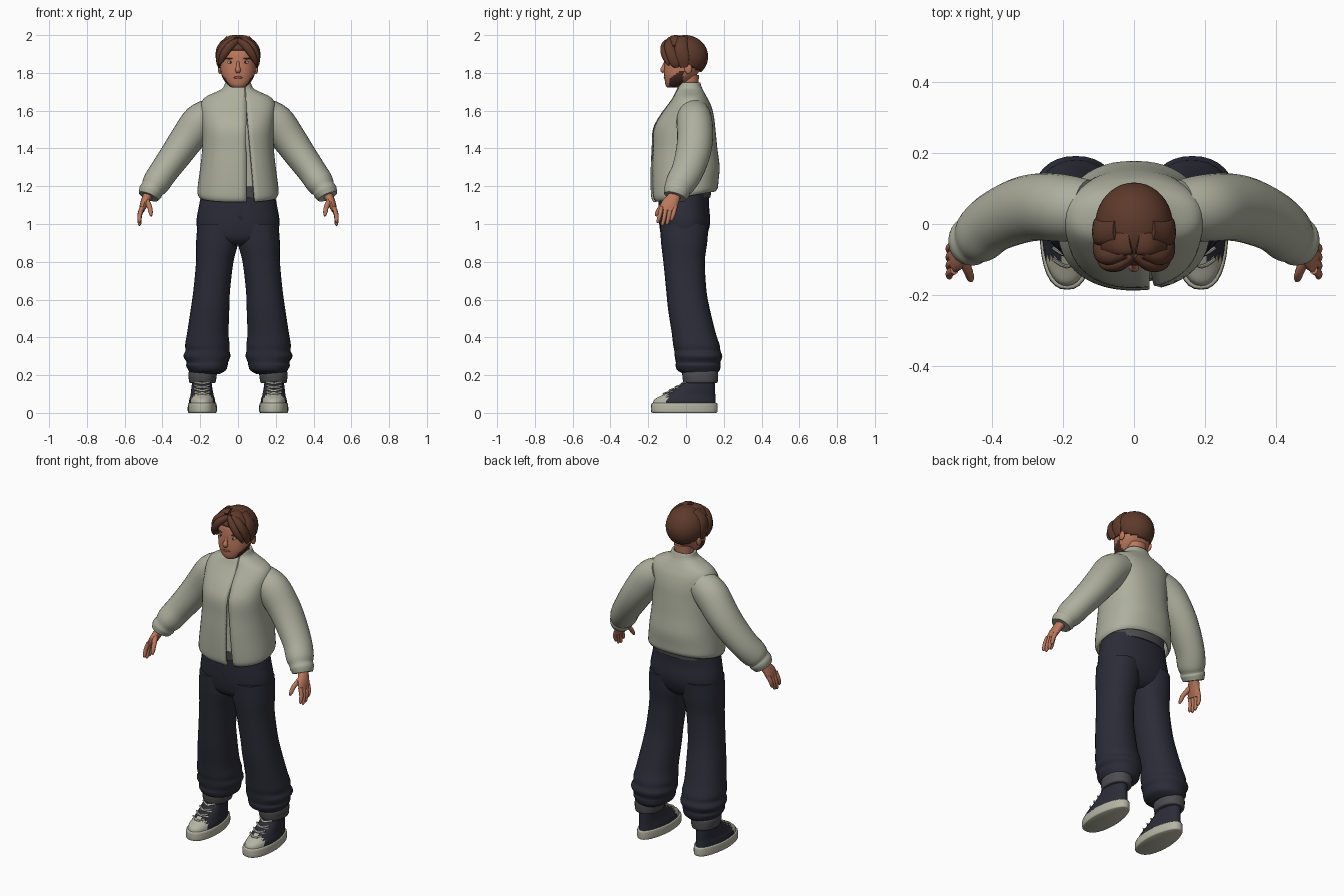
import bpy, bmesh, math
from mathutils import Vector

cube = bpy.data.objects.get("Cube")
if cube:
    bpy.data.objects.remove(cube, do_unlink=True)
parts = []


def material(name, r, g, b):
    m = bpy.data.materials.new(name)
    m.use_nodes = True
    m.diffuse_color = (r, g, b, 1)
    bsdf = next(n for n in m.node_tree.nodes if n.type == 'BSDF_PRINCIPLED')
    bsdf.inputs["Base Color"].default_value = (r, g, b, 1)
    bsdf.inputs["Roughness"].default_value = 0.8
    return m


cloth = material("pale sage cloth", .42, .43, .34)
navy = material("dark navy cloth", .024, .025, .038)
grey = material("charcoal cloth", .075, .075, .08)
skin = material("warm skin", .5, .19, .11)
brown = material("brown hair", .11, .042, .024)
stubble = material("dark beard", .06, .024, .016)
rubber = material("cream rubber", .46, .46, .37)
white = material("eye white", .6, .58, .55)
lip = material("lip", .3, .09, .06)


def finish(name, bm, mats, mirror=False, rule=None, thick=0):
    """Turn a bmesh into an object with materials and modifiers."""
    bmesh.ops.recalc_face_normals(bm, faces=bm.faces)
    if rule:
        for f in bm.faces:
            f.material_index = int(rule(f.calc_center_median()))
    mesh = bpy.data.meshes.new(name)
    bm.to_mesh(mesh)
    bm.free()
    ob = bpy.data.objects.new(name, mesh)
    bpy.context.collection.objects.link(ob)
    for m in mats:
        mesh.materials.append(m)
    if thick:
        mod = ob.modifiers.new("Thickness", 'SOLIDIFY')
        mod.thickness, mod.offset = thick, -1
    if mirror:
        ob.modifiers.new("Mirror", 'MIRROR')
    parts.append(ob)
    return ob


def resample(rows, steps):
    """Catmull-Rom smoothing of a list of stations."""
    rows = [Vector(r) for r in rows]
    out = []
    for i in range(len(rows) - 1):
        b, c = rows[i], rows[i + 1]
        a, d = rows[max(i - 1, 0)], rows[min(i + 2, len(rows) - 1)]
        for k in range(steps):
            t = k / steps
            out.append(b + (c - a) * (t / 2) + (a * 2 - b * 5 + c * 4 - d) * (t * t / 2)
                       + (b * 3 - a - c * 3 + d) * (t ** 3 / 2))
    return out + [rows[-1]]


def power(v, e):
    return math.copysign(abs(v) ** (2 / e), v)


def skin_rings(rings, closed=True):
    """Bridge successive rings of points, capping the ends of closed ones."""
    bm = bmesh.new()
    vs = [[bm.verts.new(p) for p in ring] for ring in rings]
    n = len(vs[0])
    for a, b in zip(vs, vs[1:]):
        for i in range(n if closed else n - 1):
            j = (i + 1) % n
            bm.faces.new((a[i], a[j], b[j], b[i]))
    if closed:
        bm.faces.new(vs[0])
        bm.faces.new(vs[-1])
    return bm


def stack(name, rows, mats, e=2.2, n=32, steps=4, gap=None, warp=None, **kw):
    """Horizontal rings; each row is z, x min, x max, y min, y max."""
    rings = []
    for z, x0, x1, y0, y1 in resample(rows, steps):
        cx, cy, rx, ry = (x0 + x1) / 2, (y0 + y1) / 2, (x1 - x0) / 2, (y1 - y0) / 2
        if gap:
            left, right = gap(z)
            start = math.asin(right / rx) - math.pi / 2
            end = math.pi * 1.5 - math.asin(left / rx)
            angles = [start + (end - start) * i / n for i in range(n + 1)]
        else:
            angles = [math.tau * i / n for i in range(n)]
        ring = [Vector((cx + rx * power(math.cos(a), e), cy + ry * power(math.sin(a), e), z))
                for a in angles]
        rings.append([warp(p) for p in ring] if warp else ring)
    return finish(name, skin_rings(rings, not gap), mats, **kw)


def limb(name, rows, mat, n=16, steps=4, mirror=True):
    """Tube along a path; each row is x, y, z, radius across, radius along y."""
    rows = resample(rows, steps)
    rings = []
    for i, row in enumerate(rows):
        c = Vector(row[:3])
        t = (Vector(rows[min(i + 1, len(rows) - 1)][:3]) - Vector(rows[max(i - 1, 0)][:3])).normalized()
        v = Vector((0, 1, 0))
        v = (v - t * v.dot(t)).normalized()
        u = v.cross(t)
        rings.append([c + u * row[3] * math.cos(a) + v * row[4] * math.sin(a)
                      for a in (math.tau * k / n for k in range(n))])
    return finish(name, skin_rings(rings), [mat], mirror)


def blob(name, loc, size, mat, mirror=True):
    bm = bmesh.new()
    bmesh.ops.create_uvsphere(bm, u_segments=16, v_segments=10, radius=1)
    bmesh.ops.scale(bm, vec=size, verts=bm.verts)
    bmesh.ops.translate(bm, vec=loc, verts=bm.verts)
    return finish(name, bm, [mat], mirror)


def even(z, x, y0, y1):
    return (z, -x, x, y0, y1)


# Open jacket: hem drops toward the front, the front edges leave a gap
def drop_hem(p):
    p.z += max(0, 1.32 - p.z) * p.y
    return p


body = [even(1.145, .205, -.17, .155), even(1.165, .215, -.183, .168), even(1.21, .212, -.187, .172),
        even(1.3, .2, -.187, .178), even(1.4, .19, -.182, .166), even(1.5, .19, -.176, .156),
        even(1.57, .195, -.142, .148), even(1.63, .198, -.098, .132), even(1.67, .175, -.07, .112),
        even(1.7, .115, -.055, .095), even(1.72, .08, -.045, .085), even(1.75, .068, -.04, .075)]
stack("jacket_body", body, [cloth], e=2.3, n=48, warp=drop_hem, thick=.014,
      gap=lambda z: (-.035, .03 + max(0, 1.68 - z) * .09))
limb("jacket_sleeves", [
    (.13, .04, 1.585, .085, .085), (.2, .045, 1.54, .097, .095), (.27, .048, 1.45, .09, .095),
    (.33, .035, 1.365, .083, .092), (.395, .005, 1.275, .076, .085), (.435, -.03, 1.215, .073, .08),
    (.453, -.044, 1.187, .062, .07), (.463, -.05, 1.17, .064, .07), (.474, -.058, 1.145, .054, .06)],
    cloth, n=28)

# Shirt, its collar and lower band
stack("shirt", [even(1.2, .18, -.165, .14), even(1.4, .165, -.16, .14), even(1.5, .165, -.155, .13),
                even(1.57, .165, -.122, .12), even(1.63, .13, -.078, .1), even(1.675, .06, -.052, .07)], [cloth])
stack("shirt_collar", [even(1.655, .056, -.062, .07), even(1.695, .048, -.05, .065)], [grey])
stack("shirt_hem", [even(1.14, .185, -.155, .13), even(1.205, .182, -.162, .135)], [grey])

# Trousers with gathered ankles and rolled cuffs
stack("trouser_hips", [even(.885, .12, -.08, .06), even(.92, .19, -.125, .1), even(1, .22, -.142, .127),
                       even(1.1, .206, -.146, .122), even(1.165, .192, -.145, .125)], [navy])
stack("trouser_legs", [
    (.205, .1, .25, -.01, .16), (.225, .065, .262, -.045, .178), (.25, .055, .275, -.055, .183),
    (.268, .052, .272, -.054, .182), (.3, .04, .289, -.06, .192), (.33, .045, .278, -.062, .182),
    (.36, .044, .28, -.068, .178), (.42, .05, .27, -.075, .158), (.55, .046, .25, -.095, .126),
    (.65, .042, .236, -.105, .108), (.8, .024, .222, -.12, .1), (.9, 0, .222, -.132, .112),
    (1, .002, .214, -.137, .12)], [navy], mirror=True)
stack("rolled_cuffs", [(.158, .125, .25, -.005, .16), (.165, .118, .259, -.015, .168),
                       (.21, .112, .262, -.02, .17), (.222, .12, .255, -.01, .165)], [grey], mirror=True)
blob("fly_seam", (.012, -.141, 1.07), (.009, .006, .06), navy, mirror=False)


# High-top shoes
def narrow_heel(p):
    p.x = .19 + (p.x - .19) * (1 - 1.4 * max(0, p.y))
    return p


stack("shoe_soles", [(0, .118, .26, -.176, .16), (.008, .112, .266, -.185, .167),
                     (.045, .113, .265, -.184, .167), (.052, .118, .26, -.178, .162)],
      [rubber], e=2.4, warp=narrow_heel, mirror=True)
stack("shoe_uppers", [(.04, .118, .26, -.176, .158), (.07, .122, .258, -.168, .156),
                      (.095, .128, .252, -.125, .155), (.13, .133, .25, -.06, .154),
                      (.165, .135, .248, -.015, .152), (.21, .135, .248, 0, .15)],
      [navy, rubber], warp=narrow_heel, mirror=True, rule=lambda c: c.y < -.1 and c.z < .11)
for i in range(4):
    z = .1 + i * .018
    y = -.12 + i * .032
    for side in (-1, 1):
        limb("shoe_lace", [(.19 + s * side * .04, y + abs(s) * .022, z + s * .009, .005, .005)
                           for s in (-1, 0, 1)], rubber, n=8, steps=3)

# Hands
limb("palms", [(.465, -.05, 1.17, .026, .03), (.485, -.068, 1.135, .024, .036),
               (.5, -.088, 1.1, .02, .045), (.51, -.096, 1.07, .014, .042)], skin)
for i, length in enumerate((.065, .08, .075, .055)):
    y = -.13 + i * .024
    limb("finger", [(.507, y, 1.09, .012, .012), (.52, y - .008, 1.085 - length * .55, .0115, .0115),
                    (.521, y - .018, 1.08 - length, .009, .009),
                    (.518, y - .021, 1.074 - length, .004, .004)], skin, n=10)
limb("thumbs", [(.485, -.095, 1.125, .016, .018), (.468, -.133, 1.09, .013, .013),
                (.462, -.152, 1.06, .011, .011), (.46, -.16, 1.042, .005, .005)], skin, n=10)

# Neck and head, with the beard coloured along the jaw
stack("neck", [even(1.64, .06, -.045, .07), even(1.7, .052, -.042, .062), even(1.79, .056, -.04, .07)], [skin])
stack("head", [even(1.722, .03, -.098, -.035), even(1.735, .052, -.108, -.005), even(1.765, .077, -.113, .03),
               even(1.8, .09, -.116, .065), even(1.85, .096, -.114, .09), even(1.91, .097, -.108, .1),
               even(1.95, .08, -.085, .085), even(1.975, .05, -.055, .055)],
      [skin, stubble], n=48,
      rule=lambda c: abs(c.x) > .035 and -.09 < c.y < -.015 and c.z < 1.765 + (c.y + .09) * .75)
limb("nose", [(0, -.107, 1.862, .007, .007), (0, -.116, 1.835, .009, .01),
              (0, -.122, 1.816, .015, .014), (0, -.116, 1.803, .011, .009)], skin, mirror=False)
blob("lips", (0, -.111, 1.776, ), (.025, .007, .007), lip, mirror=False)
blob("eyes", (.04, -.103, 1.856), (.016, .006, .007), white)
blob("irises", (.04, -.107, 1.856), (.006, .004, .006), stubble)
blob("eyebrows", (.043, -.104, 1.876), (.023, .007, .004), brown)
blob("ears", (.096, .012, 1.822), (.01, .02, .028), skin)

# Hair: an open cap, then locks swept from a centre parting
bm = bmesh.new()
bmesh.ops.create_uvsphere(bm, u_segments=40, v_segments=28, radius=1)
bmesh.ops.scale(bm, vec=(.11, .121, .114), verts=bm.verts)
bmesh.ops.translate(bm, vec=(0, -.004, 1.886), verts=bm.verts)
cut = [f for f in bm.faces for c in [f.calc_center_median()]
       if c.z < 1.84 - max(0, c.y) * .4 or (c.y < -.055 and c.z < 1.925)]
bmesh.ops.delete(bm, geom=cut, context='FACES')
finish("hair_cap", bm, [brown], thick=.022)
limb("front_locks", [(.002, -.088, 1.972, .014, .012), (.04, -.116, 1.945, .021, .016),
                     (.073, -.117, 1.9, .02, .016), (.092, -.1, 1.86, .013, .012),
                     (.095, -.09, 1.838, .003, .003)], brown)
limb("temple_locks", [(.025, -.078, 1.978, .016, .02), (.07, -.09, 1.945, .022, .026),
                      (.098, -.075, 1.9, .016, .03), (.104, -.058, 1.855, .011, .027),
                      (.1, -.05, 1.828, .004, .012)], brown)
limb("side_locks", [(.05, -.02, 1.984, .014, .03), (.095, -.025, 1.935, .016, .035),
                    (.108, -.018, 1.88, .01, .035), (.102, -.01, 1.83, .004, .02)], brown)
limb("crown_locks", [(.01, -.05, 1.988, .012, .035), (.045, -.055, 1.977, .018, .035),
                     (.085, -.05, 1.94, .012, .03)], brown)

# Smooth shading with sharp rims kept
bpy.ops.object.select_all(action='DESELECT')
for ob in parts:
    ob.select_set(True)
bpy.context.view_layer.objects.active = parts[0]
bpy.ops.object.shade_smooth_by_angle(angle=math.radians(45))
